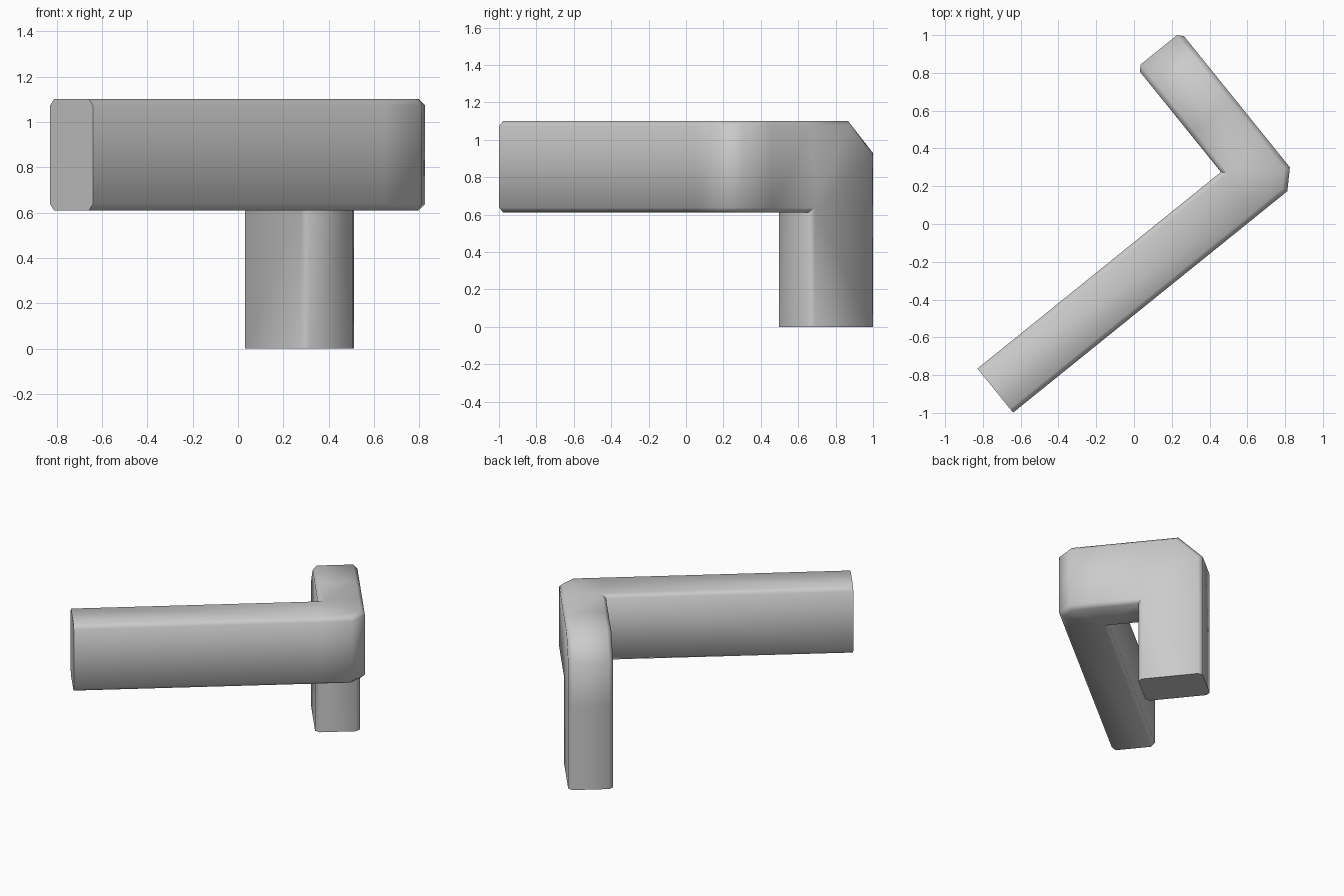
import bpy, bmesh, math
from mathutils import Matrix, Vector

cube = bpy.data.objects.get("Cube")
if cube:
    bpy.data.objects.remove(cube, do_unlink=True)

WIDTH, LOW, TOP = 0.30, 0.61, 1.10      # bar width, underside and top heights
LEG_IN, LEG_OUT = 0.263, 0.71           # inner and outer faces of the leg
ARM_END = -1.656                        # free end of the long arm

bm = bmesh.new()

# Mitred rings: arm end, sideways elbow, downward elbow, leg foot
rings = [
    [(ARM_END, 0, LOW), (ARM_END, 0, TOP), (ARM_END, -WIDTH, TOP), (ARM_END, -WIDTH, LOW)],
    [(0, 0, LOW), (0, 0, TOP), (WIDTH, -WIDTH, TOP), (WIDTH, -WIDTH, LOW)],
    [(0, LEG_IN, LOW), (0, LEG_OUT, TOP), (WIDTH, LEG_OUT, TOP), (WIDTH, LEG_IN, LOW)],
    [(0, LEG_IN, 0), (0, LEG_OUT, 0), (WIDTH, LEG_OUT, 0), (WIDTH, LEG_IN, 0)],
]
rings = [[bm.verts.new(p) for p in ring] for ring in rings]
for a, b in zip(rings, rings[1:]):
    for i in range(4):
        j = (i + 1) % 4
        bm.faces.new((a[i], a[j], b[j], b[i]))
bm.faces.new(rings[0])
bm.faces.new(rings[-1])
bmesh.ops.recalc_face_normals(bm, faces=bm.faces[:])


def merge_flat():
    bmesh.ops.dissolve_limit(bm, angle_limit=0.01, verts=bm.verts[:], edges=bm.edges[:])


def cut(point, normal):
    bmesh.ops.bisect_plane(bm, geom=bm.verts[:] + bm.edges[:] + bm.faces[:],
                           dist=1e-4, plane_co=point, plane_no=normal)


def bevel(edges, size):
    bmesh.ops.bevel(bm, geom=edges, offset=size, offset_type='OFFSET',
                    segments=1, profile=0.5, affect='EDGES', clamp_overlap=False)


def edges_near(mid):
    return [e for e in bm.edges
            if ((e.verts[0].co + e.verts[1].co) / 2 - Vector(mid)).length < 0.01]


# Broad chamfers on the outside of both elbows
merge_flat()
bevel(edges_near((WIDTH, -WIDTH, (LOW + TOP) / 2)), 0.09)
bevel(edges_near((WIDTH / 2, LEG_OUT, TOP)), 0.17)

# Loops where the straight bars meet the elbows
cut((0, 0, 0), (1, 0, 0))
cut((0, 0, 0), (0, 1, 0))
cut((0, LEG_IN, 0), (0, 1, 0))
cut((0, 0, LOW), (0, 0, 1))


def is_cap(face):
    c = face.calc_center_median()
    return c.x < ARM_END + 0.001 or c.z < 0.001


# Narrow bevel along every convex long edge, leaving the cut ends crisp
bm.normal_update()
long_edges = [e for e in bm.edges if len(e.link_faces) == 2
              and not any(is_cap(f) for f in e.link_faces)
              and 1.4 < e.calc_face_angle_signed(0) < 1.75]
bevel(long_edges, 0.027)
bmesh.ops.recalc_face_normals(bm, faces=bm.faces[:])

# Turn the bracket to its diagonal stance
bm.transform(Matrix.Translation((0.46, 0.275, 0)) @ Matrix.Rotation(math.atan2(0.628, 0.778), 4, 'Z'))

mesh = bpy.data.meshes.new("bent_bracket")
bm.to_mesh(mesh)
bm.free()
bracket = bpy.data.objects.new("bent_bracket", mesh)
bpy.context.collection.objects.link(bracket)

# Plain grey finish
grey = bpy.data.materials.new("light_grey")
grey.use_nodes = True
colour = (0.6, 0.6, 0.6, 1)
grey.diffuse_color = colour
for node in grey.node_tree.nodes:
    if node.type == 'BSDF_PRINCIPLED':
        node.inputs["Base Color"].default_value = colour
mesh.materials.append(grey)

bpy.ops.object.select_all(action='DESELECT')
bracket.select_set(True)
bpy.context.view_layer.objects.active = bracket
bpy.ops.object.shade_smooth_by_angle(angle=math.radians(55))
